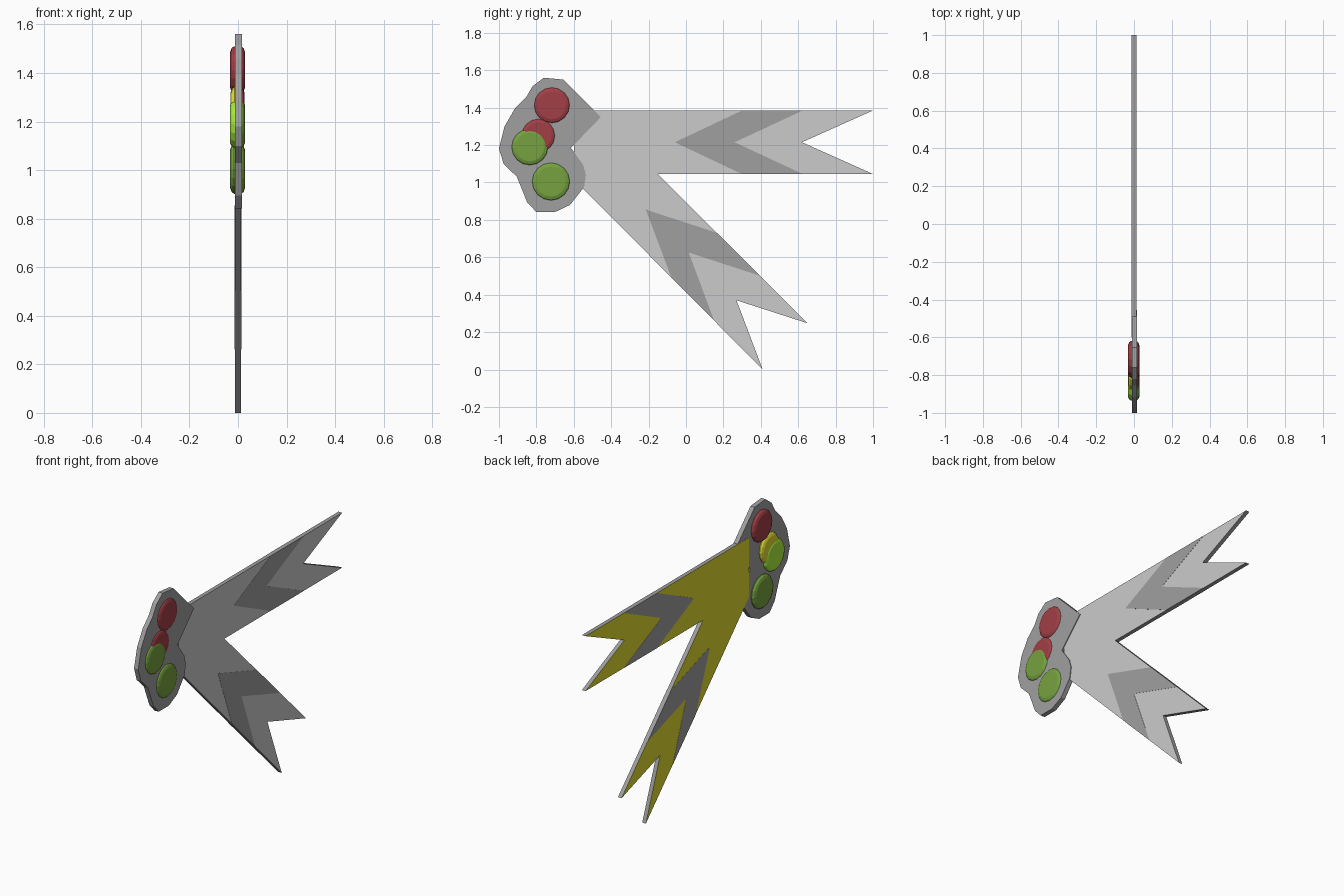
import bpy, bmesh, math

if "Cube" in bpy.data.objects:
    bpy.data.objects.remove(bpy.data.objects["Cube"])


def mat(name, r, g, b):
    m = bpy.data.materials.new(name)
    m.diffuse_color = (r, g, b, 1)
    m.use_nodes = True
    m.node_tree.nodes["Principled BSDF"].inputs["Base Color"].default_value = m.diffuse_color
    return m


DARK = mat("dark_grey", 0.35, 0.35, 0.35)
PALE = mat("pale_grey", 0.75, 0.75, 0.75)
YELLOW = mat("yellow", 0.75, 0.72, 0.03)
RED = mat("red", 0.36, 0.05, 0.06)
GREEN = mat("green", 0.18, 0.36, 0.05)
LIME = mat("lime", 0.4, 0.85, 0.05)


def finish(name, bm, mats):
    bmesh.ops.recalc_face_normals(bm, faces=bm.faces)
    # material slots: 0 rim, 1 right (+x) face, 2 left (-x) face
    if len(mats) == 3:
        for f in bm.faces:
            f.normal_update()
            f.material_index = 1 if f.normal.x > 0.5 else 2 if f.normal.x < -0.5 else 0
    me = bpy.data.meshes.new(name)
    bm.to_mesh(me)
    bm.free()
    for m in mats:
        me.materials.append(m)
    ob = bpy.data.objects.new(name, me)
    bpy.context.collection.objects.link(ob)
    return ob


def slab(name, outline, x0, x1, mats):
    """Flat (y, z) outline given thickness along x."""
    bm = bmesh.new()
    face = bm.faces.new([bm.verts.new((x0, y, z)) for y, z in outline])
    ext = bmesh.ops.extrude_face_region(bm, geom=[face], use_keep_orig=True)
    verts = [g for g in ext["geom"] if isinstance(g, bmesh.types.BMVert)]
    bmesh.ops.translate(bm, verts=verts, vec=(x1 - x0, 0, 0))
    return finish(name, bm, mats)


def button(name, y, z, r, side, height, m, n=16):
    """Low rounded disc standing out on one side of the head plate."""
    bm = bmesh.new()
    rings = []
    for s, h in ((1, 0), (1, 0.5), (0.93, 0.8), (0.78, 1)):
        rings.append([bm.verts.new((side * height * h,
                                    y + r * s * math.cos(2 * math.pi * i / n),
                                    z + r * s * math.sin(2 * math.pi * i / n)))
                      for i in range(n)])
    for a, b in zip(rings, rings[1:]):
        for i in range(n):
            j = (i + 1) % n
            bm.faces.new((a[i], a[j], b[j], b[i]))
    bm.faces.new(rings[0])
    bm.faces.new(rings[-1])
    return finish(name, bm, [m])


# forked ribbon: two swallow-tailed strips in one piece
slab("ribbon_tails",
     [(-0.60, 1.385), (1.0, 1.385), (0.62, 1.215), (1.0, 1.045), (-0.15, 1.045),
      (0.648, 0.248), (0.27, 0.37), (0.41, 0.0), (-0.55, 0.967), (-0.60, 1.02)],
     -0.0125, 0.0125, [DARK, PALE, YELLOW])

# dark chevron bands, showing on both sides
slab("upper_chevron",
     [(-0.06, 1.215), (0.30, 1.385), (0.625, 1.385), (0.26, 1.215),
      (0.625, 1.045), (0.30, 1.045)], -0.0135, 0.0135, [DARK])
slab("lower_chevron",
     [(-0.215, 0.855), (0.165, 0.731), (0.394, 0.502), (0.015, 0.625),
      (0.15, 0.262), (-0.078, 0.491)], -0.0135, 0.0135, [DARK])

# lobed head plate
slab("head_plate",
     [(-0.76, 1.56), (-0.655, 1.55), (-0.455, 1.35), (-0.615, 1.185),
      (-0.55, 1.094), (-0.535, 1.04), (-0.545, 0.975), (-0.62, 0.88),
      (-0.70, 0.842), (-0.80, 0.842), (-0.85, 0.895), (-0.904, 1.03),
      (-0.975, 1.10), (-1.0, 1.18), (-0.97, 1.30), (-0.915, 1.395),
      (-0.855, 1.455), (-0.82, 1.515)], -0.0115, 0.017, [DARK])

# buttons on both sides; the two middle ones overlap
for side, label, extra in ((1, "right", 0), (-1, "left", 0.004)):
    mid = RED if side > 0 else YELLOW
    low = GREEN if side > 0 else LIME
    button("top_button_" + label, -0.717, 1.413, 0.097, side, 0.028 + extra, RED)
    button("middle_button_" + label, -0.79, 1.25, 0.092, side, 0.026 + extra, mid)
    button("overlap_button_" + label, -0.835, 1.19, 0.099, side, 0.029 + extra, low)
    button("bottom_button_" + label, -0.722, 1.005, 0.103, side, 0.028 + extra, GREEN)
